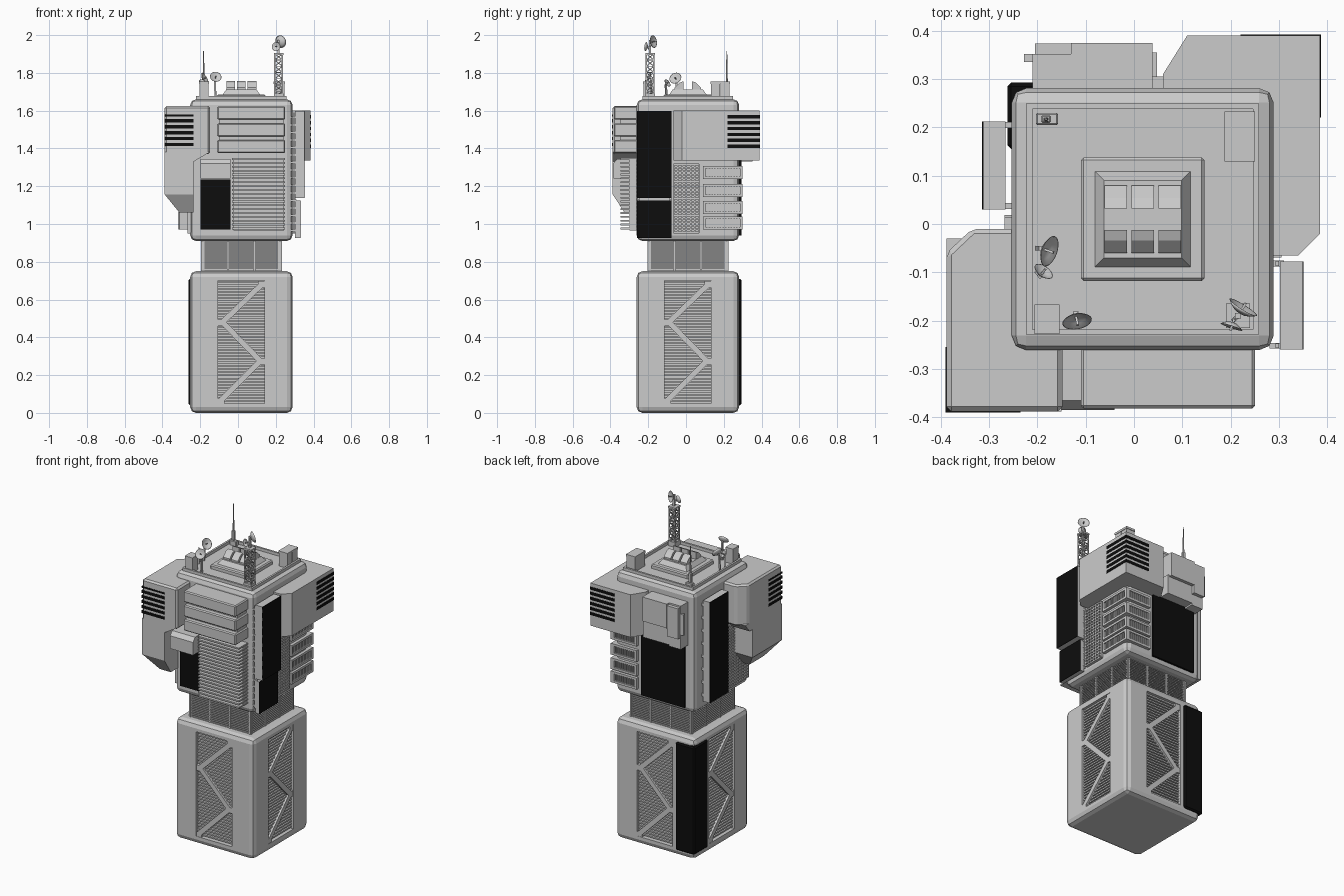
import bpy, bmesh, math
from mathutils import Matrix, Vector

if "Cube" in bpy.data.objects:
    bpy.data.objects.remove(bpy.data.objects["Cube"])

BLACK = bpy.data.materials.new("black_panel")
BLACK.diffuse_color = (0.004, 0.004, 0.004, 1)
BLACK.use_nodes = True
BLACK.node_tree.nodes["Principled BSDF"].inputs["Base Color"].default_value = BLACK.diffuse_color
CX, CY = 0.018, 0.01                      # tower axis
I4 = Matrix.Identity(4)
QUARTERS = [Matrix.Translation((CX, CY, 0)) @ Matrix.Rotation(k * math.pi / 2, 4, 'Z') for k in range(4)]


def finish(name, bm, mat=None, bevel=0, segs=1, smooth=False):
    bmesh.ops.recalc_face_normals(bm, faces=bm.faces)
    me = bpy.data.meshes.new(name)
    bm.to_mesh(me)
    bm.free()
    ob = bpy.data.objects.new(name, me)
    bpy.context.collection.objects.link(ob)
    if mat:
        me.materials.append(mat)
    if bevel:
        m = ob.modifiers.new("bevel", 'BEVEL')
        m.width, m.segments = bevel, segs
    if smooth:
        for p in me.polygons:
            p.use_smooth = True
    return ob


def add_box(bm, x0, x1, y0, y1, z0, z1, M=I4):
    T = Matrix.Translation(((x0 + x1) / 2, (y0 + y1) / 2, (z0 + z1) / 2))
    bmesh.ops.create_cube(bm, size=1, matrix=M @ T @ Matrix.Diagonal((x1 - x0, y1 - y0, z1 - z0, 1)))


def add_bar(bm, a, b, w, M=I4):
    a, b = Vector(a), Vector(b)
    d = b - a
    R = d.to_track_quat('Z', 'Y').to_matrix().to_4x4()
    bmesh.ops.create_cube(bm, size=1, matrix=M @ Matrix.Translation((a + b) / 2) @ R @ Matrix.Diagonal((w, w, d.length, 1)))


def boxes(name, dims, mat=None, bevel=0, segs=1):
    bm = bmesh.new()
    for d in dims:
        add_box(bm, *d)
    return finish(name, bm, mat, bevel, segs)


def hull(name, pts, mat=None, bevel=0):
    bm = bmesh.new()
    vs = [bm.verts.new(p) for p in pts]
    bmesh.ops.convex_hull(bm, input=vs)
    bmesh.ops.dissolve_limit(bm, angle_limit=0.01, verts=bm.verts, edges=bm.edges)
    return finish(name, bm, mat, bevel)


def prism(name, outline, z0, z1, bevel=0):
    return hull(name, [(x, y, z) for z in (z0, z1) for x, y in outline], bevel=bevel)


def frustum(name, r0, z0, r1, z1):
    return hull(name, [(x, y, z) for r, z in ((r0, z0), (r1, z1)) for x in r[:2] for y in r[2:]])


def square(h):
    return (CX - h, CX + h, CY - h, CY + h)


def apply_all(ob):
    dg = bpy.context.evaluated_depsgraph_get()
    me = bpy.data.meshes.new_from_object(ob.evaluated_get(dg))
    ob.modifiers.clear()
    ob.data = me


# Lower block with a recessed window on each side
lower = boxes("lower_block", [(*square(0.271), 0, 0.75)], bevel=0.03, segs=2)
bm = bmesh.new()
for Q in QUARTERS:
    add_box(bm, -0.123, 0.123, -0.3, -0.237, 0.05, 0.70, Q)
cutter = finish("window_cutter", bm)
cutter.hide_render = True
cut = lower.modifiers.new("windows", 'BOOLEAN')
cut.operation, cut.object, cut.solver = 'DIFFERENCE', cutter, 'EXACT'
apply_all(lower)
bpy.data.objects.remove(cutter)

# Louvres, zigzag struts and neck ribs, repeated on four sides
slats, struts, ribs, posts = (bmesh.new() for _ in range(4))
zig = [(0.113, 0.685), (-0.1, 0.48), (0.1, 0.275), (-0.113, 0.062)]
for Q in QUARTERS:
    for i in range(38):
        z = 0.058 + i * 0.017
        add_box(slats, -0.123, 0.123, -0.258, -0.235, z, z + 0.009, Q)
    for (xa, za), (xb, zb) in zip(zig, zig[1:]):
        add_bar(struts, (xa, -0.254, za), (xb, -0.254, zb), 0.03, Q)
    for x, z in zig:
        s = 0.106 if x > 0 else -0.106
        add_box(struts, s - 0.017, s + 0.017, -0.269, -0.238, z - 0.02, z + 0.014, Q)
    for i in range(16):
        z = 0.75 + i * 0.0105
        add_box(ribs, -0.205, 0.205, -0.211, -0.2, z, z + 0.005, Q)
    for x in (-0.205, -0.07, 0.07, 0.205):
        add_box(posts, x - 0.005, x + 0.005, -0.215, -0.195, 0.74, 0.92, Q)
finish("window_louvres", slats)
finish("zigzag_struts", struts)
finish("neck_ribs", ribs)
finish("neck_posts", posts)
boxes("neck_core", [(*square(0.203), 0.72, 0.93)])
boxes("lower_corner_panel", [(-0.262, -0.13, 0.155, 0.293, 0.04, 0.71)], BLACK, 0.008)

# Upper block and roof rim
boxes("upper_block", [(*square(0.271), 0.91, 1.66)], bevel=0.03, segs=2)
rim = []
for h, t, z in ((0.24, 0.012, 1.678),):
    x0, x1, y0, y1 = square(h)
    rim = [(x0, x1, y0, y0 + t, 1.65, z), (x0, x1, y1 - t, y1, 1.65, z),
           (x0, x0 + t, y0, y1, 1.65, z), (x1 - t, x1, y0, y1, 1.65, z)]
boxes("roof_rim", rim)

# Roof platform with skylight wedges
boxes("platform_base", [(*square(0.128), 1.65, 1.685)], bevel=0.006)
frustum("platform_plinth", square(0.102), 1.68, square(0.08), 1.712)
for i in range(3):
    x = CX + (i - 1) * 0.056
    for s in (1, -1):
        ya, yb = CY + s * 0.022, CY + s * 0.07
        prof = [(ya, 1.705), (yb, 1.705), (yb, 1.722), (ya + s * 0.022, 1.748), (ya, 1.756)]
        hull("skylight_wedge", [(x + dx, y, z) for dx in (-0.023, 0.023) for y, z in prof])

# Front-left corner housing
A = [(-0.388, -0.388), (-0.388, -0.06), (-0.335, -0.01), (-0.148, -0.01), (-0.148, -0.388)]
prism("front_left_housing", A, 1.37, 1.625, 0.01)
frustum("front_left_housing_skirt", (-0.388, -0.235, -0.388, -0.07), 1.33, (-0.388, -0.15, -0.388, -0.03), 1.38)
boxes("front_left_housing_lower", [(-0.388, -0.235, -0.388, -0.1, 1.155, 1.34)])
frustum("front_left_housing_foot", (-0.388, -0.235, -0.388, -0.1), 1.156, (-0.31, -0.235, -0.325, -0.18), 1.06)

# Back-right corner housing
B = [(0.385, 0.39), (0.11, 0.39), (0.06, 0.31), (0.06, 0.0), (0.2, -0.065), (0.34, -0.065), (0.385, -0.02)]
prism("back_right_housing", B, 1.335, 1.6)

# Black vent stripes wrapping both housings
zs = [1.412 + i * 0.0315 for i in range(5 + 1)]
boxes("front_left_vents", [(-0.39, -0.235, -0.3905, -0.255, z, z + 0.017) for z in zs][:5] + [(-0.39, -0.235, -0.3905, -0.255, zs[5], zs[5] + 0.01)], BLACK)
boxes("back_right_vents", [(0.22, 0.387, 0.22, 0.392, z - 0.01, z + 0.008) for z in zs], BLACK)

# Balcony racks wrapping the back-right corner
racks, teeth = [], []
for z in (0.97, 1.052, 1.142, 1.238):
    for a, b in ((0, 0.014), (0.056, 0.07)):
        racks.append((0.13, 0.308, 0.09, 0.3, z + a, z + b))
    racks.append((0.14, 0.296, 0.1, 0.287, z, z + 0.07))
    racks += [(0.28, 0.308, 0.09, 0.102, z, z + 0.07), (0.13, 0.142, 0.27, 0.3, z, z + 0.07)]
    racks.append((0.285, 0.308, 0.285, 0.3, z, z + 0.07))
    for i in range(12):
        t = 0.114 + i * 0.0145
        teeth.append((0.28, 0.303, t, t + 0.006, z, z + 0.06))
        if i > 1:
            teeth.append((t, t + 0.006, 0.27, 0.296, z, z + 0.06))
boxes("corner_racks", racks)
boxes("rack_teeth", teeth)


# Side lattice grids
def grid(name, x0, x1, y0, y1, z0, z1, cols, rows):
    d = []
    for i in range(cols + 1):
        y = y0 + (y1 - y0) * i / cols
        d.append((x0, x1, y - 0.004, y + 0.004, z0, z1))
    for j in range(rows + 1):
        z = z0 + (z1 - z0) * j / rows
        d.append((x0, x1, y0, y1, z - 0.004, z + 0.004))
    boxes(name, d)


grid("right_grid", 0.285, 0.305, -0.065, 0.07, 0.955, 1.315, 6, 20)
grid("left_grid", -0.268, -0.25, -0.235, 0.015, 0.955, 1.34, 10, 21)

# Standing side panels with black outer faces and bracket posts
boxes("right_panel", [(0.302, 0.349, -0.26, -0.078, 1.138, 1.597), (0.302, 0.328, -0.26, -0.078, 0.925, 1.125)])
boxes("right_panel_face", [(0.348, 0.351, -0.26, -0.078, 1.138, 1.597), (0.327, 0.33, -0.26, -0.078, 0.925, 1.125)], BLACK)
boxes("left_panel", [(-0.311, -0.266, 0.03, 0.212, 0.97, 1.597)])
boxes("left_panel_face", [(-0.314, -0.31, 0.03, 0.212, 0.97, 1.597)], BLACK)
brackets = []
for y in (-0.082, -0.252):
    brackets.append((0.293, 0.3, y - 0.005, y + 0.005, 0.95, 1.59))
    brackets += [(0.28, 0.31, y - 0.006, y + 0.006, 0.96 + i * 0.04, 0.97 + i * 0.04) for i in range(16)]
for y in (0.037, 0.205):
    brackets += [(-0.275, -0.245, y - 0.006, y + 0.006, 1.0 + i * 0.08, 1.015 + i * 0.08) for i in range(8)]
boxes("panel_brackets", brackets)

# Front: three slabs, fin radiator, hatch with hood
boxes("front_slabs", [(-0.11, 0.25, -0.382, -0.25, z, z + 0.07) for z in (1.375, 1.463, 1.552)], bevel=0.006)
boxes("front_slab_core", [(-0.1, 0.24, -0.35, -0.25, 1.38, 1.61)])
boxes("front_fins", [(-0.032, 0.25, -0.348, -0.25, 0.972 + i * 0.0204, 0.981 + i * 0.0204) for i in range(19)])
boxes("front_fin_core", [(-0.025, 0.243, -0.3, -0.25, 0.965, 1.345)])
boxes("front_hatch", [(-0.198, -0.04, -0.285, -0.25, 0.97, 1.235)], BLACK)
hull("front_hood", [(x, y, z) for x in (-0.198, -0.04) for y, z in
                    ((-0.25, 1.24), (-0.385, 1.24), (-0.385, 1.32), (-0.365, 1.345), (-0.25, 1.345))])

# Back: stepped housing above a black panel
boxes("back_housing", [(-0.21, -0.13, 0.26, 0.352, 1.33, 1.6), (-0.205, -0.13, 0.26, 0.373, 1.4, 1.59),
                       (-0.13, 0.038, 0.26, 0.375, 1.45, 1.6), (-0.13, 0.048, 0.26, 0.355, 1.34, 1.46),
                       (-0.228, -0.2, 0.335, 0.352, 1.42, 1.55), (0.03, 0.06, 0.26, 0.305, 1.36, 1.57)])
boxes("back_panel", [(-0.195, 0.105, 0.26, 0.293, 0.94, 1.34)], BLACK)

# Roof cabinets and whip antenna
cabs = [(0.19, 0.247, 0.183, 0.23), (0.19, 0.247, 0.132, 0.179), (-0.203, -0.157, -0.225, -0.17)]
boxes("roof_cabinets", [(*c, 1.65, 1.742) for c in cabs] +
      [(a - .003, b + .003, c - .003, d + .003, 1.742, 1.755) for a, b, c, d in cabs])
boxes("antenna_base", [(-0.203, -0.157, 0.205, 0.23, 1.65, 1.69), (-0.192, -0.172, 0.209, 0.225, 1.69, 1.75)], bevel=0.003)
bm = bmesh.new()
bmesh.ops.create_cone(bm, cap_ends=True, segments=8, radius1=0.006, radius2=0.002, depth=0.19,
                      matrix=Matrix.Translation((-0.182, 0.216, 1.82)))
finish("whip_antenna", bm)

# Lattice mast
bm = bmesh.new()
legs = [(0.195, -0.21), (0.235, -0.21), (0.235, -0.17), (0.195, -0.17)]
for k in range(4):
    a, b = legs[k], legs[(k + 1) % 4]
    add_bar(bm, (*a, 1.65), (*a, 1.9), 0.007)
    for i in range(7):
        z = 1.67 + i * 0.033
        p, q = (a, b) if i % 2 else (b, a)
        add_bar(bm, (*p, z), (*q, z + 0.033), 0.005)
        add_bar(bm, (*a, z), (*b, z), 0.004)
add_box(bm, 0.19, 0.24, -0.215, -0.165, 1.65, 1.69)
add_box(bm, 0.19, 0.24, -0.215, -0.165, 1.895, 1.905)
add_bar(bm, (0.215, -0.19, 1.9), (0.215, -0.19, 1.975), 0.012)
finish("lattice_mast", bm)


# Dishes: parabolic bowl, feed horn and pole
def dish(name, pos, aim, r, base):
    R = Matrix.Translation(pos) @ Vector(aim).to_track_quat('Z', 'Y').to_matrix().to_4x4()
    bm = bmesh.new()
    prof = [(0, 0)] + [(r * t, r * 0.45 * t * t) for t in (0.4, 0.7, 1)] + [(r * 0.93, r * 0.45), (r * 0.6, r * 0.22), (0, r * 0.08)]
    vs = [bm.verts.new((x, 0, z)) for x, z in prof]
    es = [bm.edges.new(e) for e in zip(vs, vs[1:])]
    bmesh.ops.spin(bm, geom=vs + es, axis=(0, 0, 1), cent=(0, 0, 0), angle=2 * math.pi, steps=20)
    bmesh.ops.remove_doubles(bm, verts=bm.verts, dist=1e-5)
    bm.transform(R)
    finish(name, bm, smooth=True)
    bm = bmesh.new()
    add_bar(bm, (0, 0, -r * 0.25), (0, 0, r * 0.75), 0.005, R)
    add_bar(bm, base, R @ Vector((0, 0, -r * 0.2)), 0.009)
    finish(name + "_mount", bm)


dish("front_dish", (-0.12, -0.19, 1.772), (0.15, -0.8, 0.5), 0.031, (-0.12, -0.185, 1.65))
dish("left_dish_large", (-0.187, -0.052, 1.765), (0.85, -0.3, 0.5), 0.033, (-0.2, -0.05, 1.65))
dish("left_dish_small", (-0.192, -0.105, 1.742), (0.5, 0.7, 0.5), 0.022, (-0.2, -0.1, 1.65))
dish("mast_dish_upper", (0.218, -0.185, 1.963), (0.5, 0.8, 0.15), 0.034, (0.215, -0.19, 1.94))
dish("mast_dish_lower", (0.205, -0.203, 1.938), (-0.3, -0.9, 0.1), 0.024, (0.215, -0.19, 1.92))
